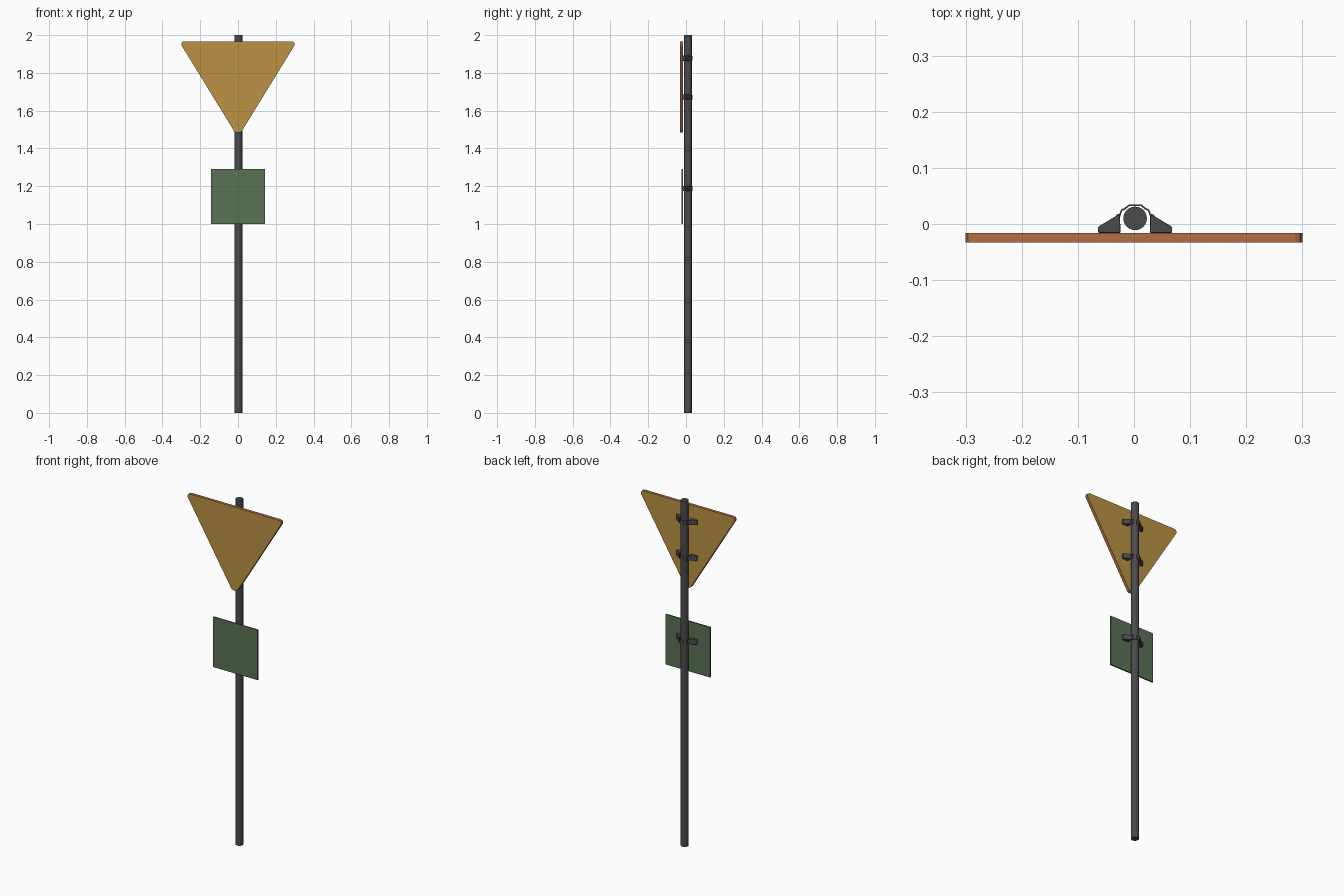
import bpy, bmesh
from mathutils import Vector

if "Cube" in bpy.data.objects:
    bpy.data.objects.remove(bpy.data.objects["Cube"])


def material(name, rgb):
    m = bpy.data.materials.new(name)
    m.diffuse_color = (*rgb, 1)
    m.use_nodes = True
    m.node_tree.nodes["Principled BSDF"].inputs["Base Color"].default_value = m.diffuse_color
    return m


def prism(name, points, offset, mats=()):
    """Extrude a closed 3D outline by an offset; side faces use the second material."""
    bm = bmesh.new()
    offset = Vector(offset)
    a = [bm.verts.new(p) for p in points]
    b = [bm.verts.new(Vector(p) + offset) for p in points]
    bm.faces.new(a)
    bm.faces.new(b[::-1])
    n = len(points)
    for i in range(n):
        f = bm.faces.new((a[i], b[i], b[(i + 1) % n], a[(i + 1) % n]))
        f.material_index = max(0, len(mats) - 1)
    bmesh.ops.recalc_face_normals(bm, faces=bm.faces)
    me = bpy.data.meshes.new(name)
    bm.to_mesh(me)
    bm.free()
    for m in mats:
        me.materials.append(m)
    ob = bpy.data.objects.new(name, me)
    bpy.context.collection.objects.link(ob)
    return ob


def mirrored(half):
    """Complete a left-right symmetric outline from its right half."""
    return half + [(-x, y) for x, y in reversed(half)]


gold = material("sign_gold", (0.50, 0.29, 0.06))
rust = material("sign_rim", (0.45, 0.16, 0.06))
green = material("plate_green", (0.10, 0.17, 0.09))
dark = material("dark_metal", (0.07, 0.07, 0.075))
CX, CY = 0.002, 0.010          # pole axis
BACK = -0.016                  # rear plane of both plates

# Pole
bpy.ops.mesh.primitive_cylinder_add(vertices=24, radius=0.021, depth=2, location=(CX, CY, 1))
pole = bpy.context.object
pole.name = "pole"
pole.data.materials.append(dark)
bpy.ops.object.shade_smooth_by_angle()

# Downward triangle with small rounded corners
half = [(0.287, 1.967), (0.296, 1.963), (0.300, 1.955), (0.299, 1.945),
        (0.020, 1.491), (0.012, 1.484)]
prism("triangle_sign", [(x, BACK, z) for x, z in mirrored(half)], (0, -0.017, 0), (gold, rust))

# Small square plate
prism("square_plate", [(x, BACK, z) for x, z in
      ((-0.143, 1.0), (0.143, 1.0), (0.143, 1.29), (-0.143, 1.29))], (0, -0.008, 0), (green,))

# Clamps: a bent strap behind the pole and a wedge foot on either side
outer = [(0.033, 0.012), (0.033, 0.017), (0.028, 0.018), (0.025, 0.026), (0.020, 0.028), (0.011, 0.035)]
inner = [(0.010, 0.032), (0.018, 0.0255), (0.023, 0.0235), (0.026, 0.015), (0.027, 0.012)]
strap = outer + [(-x, y) for x, y in outer[::-1]] + [(-x, y) for x, y in inner[::-1]] + inner
foot = [(0.026, BACK), (0.066, BACK), (0.066, -0.005), (0.036, 0.013), (0.033, 0.016), (0.027, 0.016)]
for i, z in enumerate((1.878, 1.672, 1.188), 1):
    h = 0.024
    prism(f"clamp_strap_{i}", [(CX + x, y, z - h / 2) for x, y in strap], (0, 0, h), (dark,))
    h = 0.028
    for side, s in (("left", -1), ("right", 1)):
        ob = prism(f"clamp_foot_{side}_{i}", [(CX + s * x, y, z - h / 2) for x, y in foot], (0, 0, h), (dark,))
        bev = ob.modifiers.new("soft_edges", 'BEVEL')
        bev.width = 0.002
        bev.segments = 2
